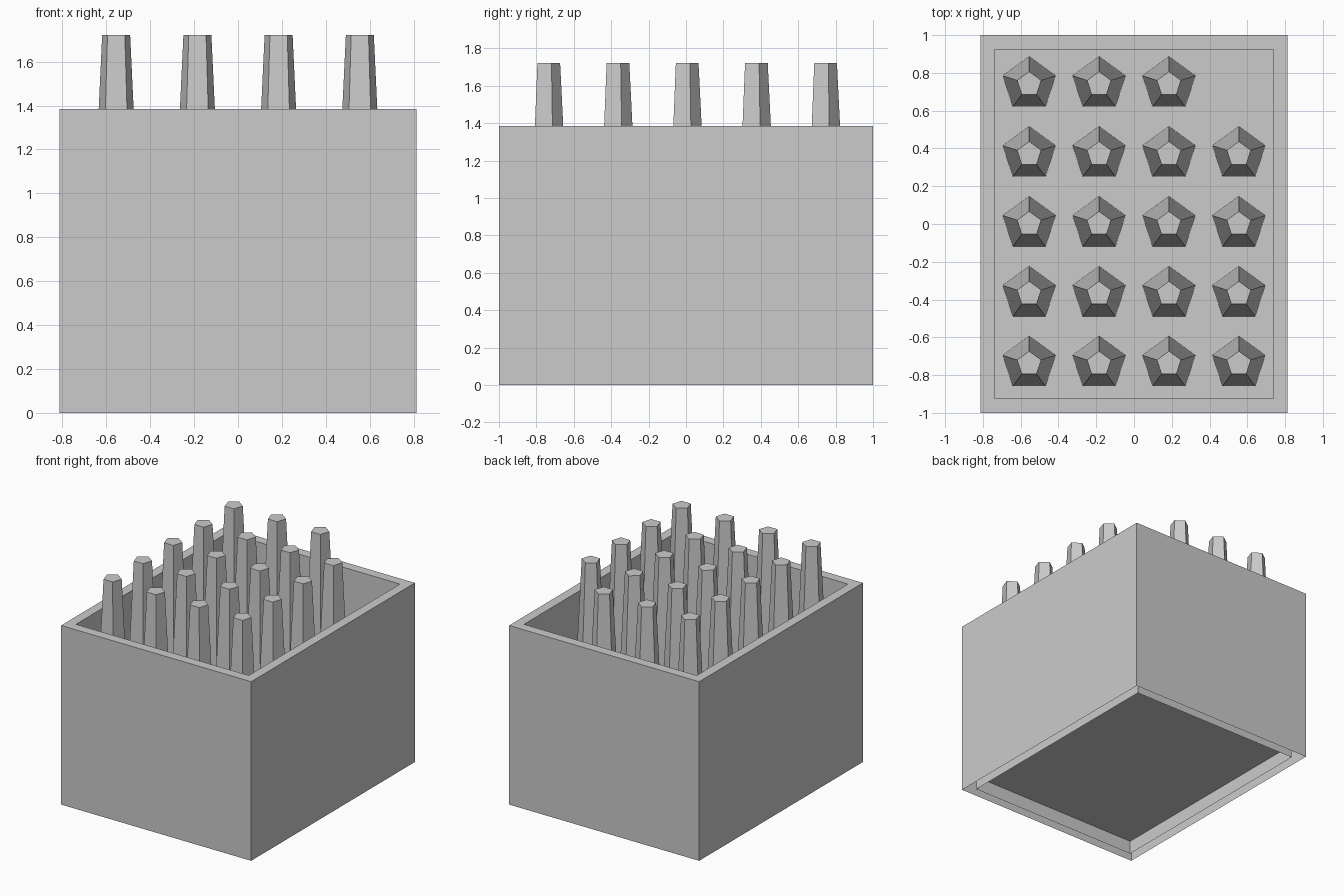
import bpy
import bmesh
import math

if "Cube" in bpy.data.objects:
    bpy.data.objects.remove(bpy.data.objects["Cube"])

OUTER = (0.813, 1.0)      # half width, half depth of the outer wall
INNER = (0.739, 0.925)    # half width, half depth of the inner wall
RIM_Z = 1.385
FLOOR_Z = 0.105
PEG_TOP = 1.722
PITCH = 0.37


def new_object(name, bm):
    mesh = bpy.data.meshes.new(name)
    bm.to_mesh(mesh)
    bm.free()
    obj = bpy.data.objects.new(name, mesh)
    bpy.context.collection.objects.link(obj)
    return obj


def rect_ring(bm, half, z):
    hx, hy = half
    return [bm.verts.new((sx * hx, sy * hy, z))
            for sx, sy in ((-1, -1), (1, -1), (1, 1), (-1, 1))]


def bridge(bm, a, b):
    for i in range(len(a)):
        j = (i + 1) % len(a)
        bm.faces.new((a[i], a[j], b[j], b[i]))


# Hollow-walled box: outer skin, top rim, inner skin, open underneath
bm = bmesh.new()
rings = [rect_ring(bm, OUTER, 0), rect_ring(bm, OUTER, RIM_Z),
         rect_ring(bm, INNER, RIM_Z), rect_ring(bm, INNER, FLOOR_Z),
         rect_ring(bm, INNER, 0)]
for lower, upper in zip(rings, rings[1:]):
    bridge(bm, lower, upper)
new_object("box_walls", bm)

# Raised floor inside the inner skin
bm = bmesh.new()
bm.faces.new(rect_ring(bm, INNER, FLOOR_Z))
new_object("box_floor", bm)

# Tapered five-sided peg, point towards the back
bm = bmesh.new()


def pentagon(radius, z):
    angles = [math.radians(90 + 72 * i) for i in range(5)]
    return [bm.verts.new((radius * math.cos(a), radius * math.sin(a), z))
            for a in angles]


base, top = pentagon(0.147, FLOOR_Z), pentagon(0.067, PEG_TOP)
bridge(bm, base, top)
bm.faces.new(top)
first_peg = new_object("peg", bm)
peg_mesh = first_peg.data
bpy.data.objects.remove(first_peg)

# Grid of pegs, with the back right place left empty
for row in range(5):
    for col in range(4):
        if (row, col) == (4, 3):
            continue
        peg = bpy.data.objects.new(f"peg_{row}_{col}", peg_mesh)
        peg.location = ((col - 1.5) * PITCH, (row - 2) * PITCH, 0)
        bpy.context.collection.objects.link(peg)
